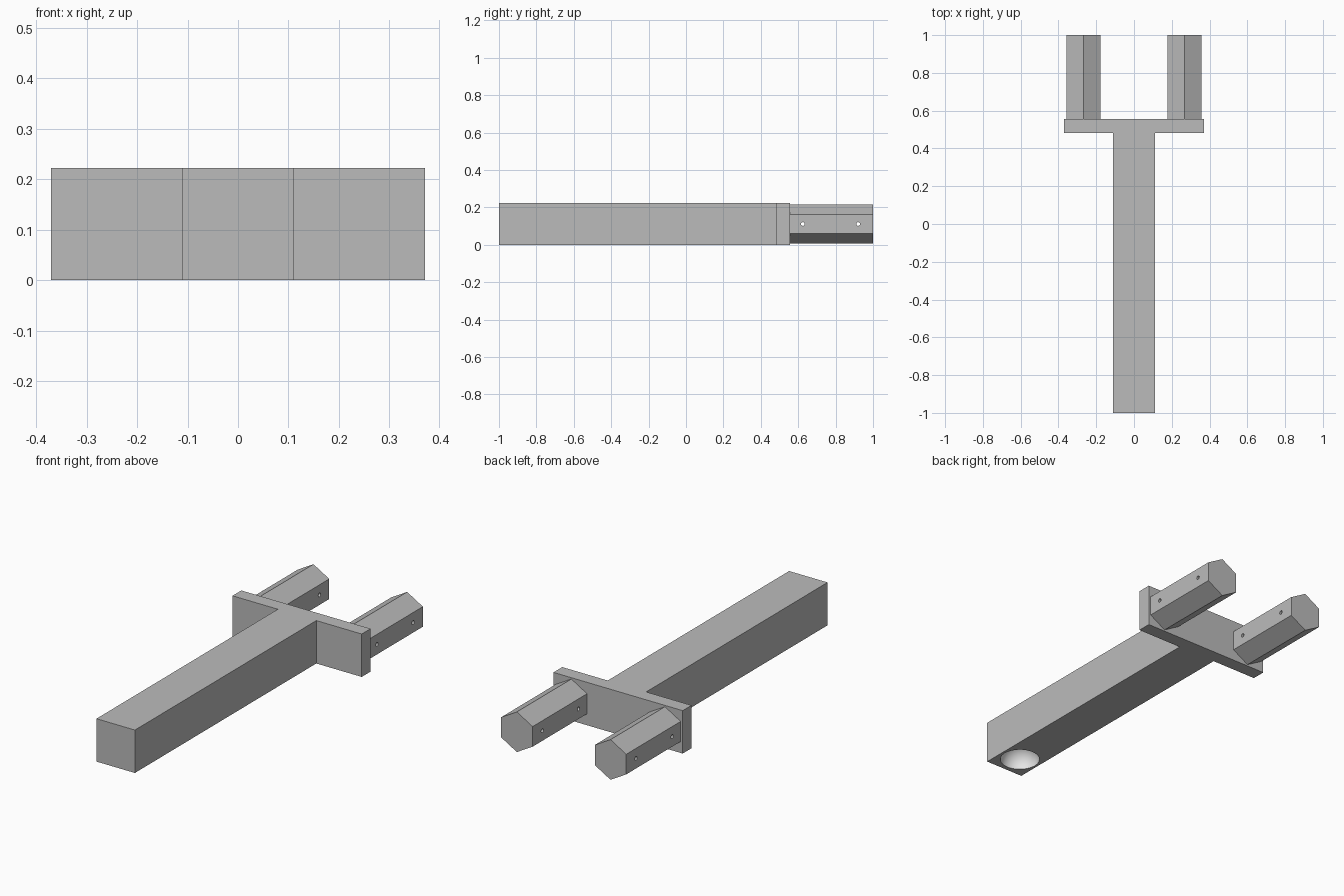
import bpy, bmesh
from math import pi
from mathutils import Matrix, Vector

cube = bpy.data.objects.get("Cube")
if cube:
    bpy.data.objects.remove(cube, do_unlink=True)


def material(name, value):
    m = bpy.data.materials.new(name)
    m.use_nodes = True
    colour = (value, value, value, 1)
    m.diffuse_color = colour
    m.node_tree.nodes["Principled BSDF"].inputs["Base Color"].default_value = colour
    return m


grey = material("grey", 0.5)
light_grey = material("light grey", 0.8)


def make(name, bm):
    bmesh.ops.recalc_face_normals(bm, faces=bm.faces)
    mesh = bpy.data.meshes.new(name)
    bm.to_mesh(mesh)
    bm.free()
    mesh.materials.append(grey)
    ob = bpy.data.objects.new(name, mesh)
    bpy.context.collection.objects.link(ob)
    return ob


def rod(name, radius, sides, length, axis, centre, spin=0):
    """Prism or cylinder lying along the given axis."""
    bm = bmesh.new()
    turn = Matrix.Rotation(pi / 2, 4, "Y" if axis == "X" else "X")
    bmesh.ops.create_cone(bm, cap_ends=True, segments=sides, radius1=radius,
                          radius2=radius, depth=length,
                          matrix=Matrix.Translation(centre) @ turn @ Matrix.Rotation(spin, 4, "Z"))
    return make(name, bm)


def cut(ob, cutter):
    cutter.hide_render = True
    mod = ob.modifiers.new("cut", "BOOLEAN")
    mod.operation, mod.solver, mod.object = "DIFFERENCE", "EXACT", cutter
    bpy.context.view_layer.objects.active = ob
    bpy.ops.object.modifier_apply(modifier=mod.name)
    bpy.data.objects.remove(cutter, do_unlink=True)


def smooth(ob):
    bpy.ops.object.select_all(action="DESELECT")
    ob.select_set(True)
    bpy.context.view_layer.objects.active = ob
    bpy.ops.object.shade_smooth_by_angle()


# Handle and cross plate: one T outline, extruded upwards
HEIGHT, BAR, PLATE, PLATE_FRONT, PLATE_BACK = 0.222, 0.11, 0.37, 0.483, 0.555
half = [(BAR, -1), (BAR, PLATE_FRONT), (PLATE, PLATE_FRONT), (PLATE, PLATE_BACK)]
outline = half + [(-x, y) for x, y in reversed(half)]
bm = bmesh.new()
face = bm.faces.new([bm.verts.new((x, y, 0)) for x, y in outline])
top = bmesh.ops.extrude_face_region(bm, geom=[face])["geom"]
bmesh.ops.translate(bm, vec=(0, 0, HEIGHT),
                    verts=[v for v in top if isinstance(v, bmesh.types.BMVert)])
handle = make("handle_and_plate", bm)

# Round socket under the front end of the handle
socket, radius = Vector((0, -0.88, 0)), 0.097
bm = bmesh.new()
bmesh.ops.create_uvsphere(bm, u_segments=32, v_segments=16, radius=radius,
                          matrix=Matrix.Translation(socket))
cut(handle, make("socket_cutter", bm))
handle.data.materials.append(light_grey)
for p in handle.data.polygons:
    if p.center.z > 0.0001 and (p.center - socket).length < radius * 1.01:
        p.material_index = 1
smooth(handle)

# Hexagonal prongs with two cross holes each
for side, name in ((1, "left_prong"), (-1, "right_prong")):
    x, z = side * 0.268, HEIGHT / 2
    start = PLATE_BACK - 0.005
    prong = rod(name, 0.104, 6, 1 - start, "Y", (x, (1 + start) / 2, z))
    # keep a corner of the hexagon pointing upwards
    if max(v.co.z for v in prong.data.vertices) < z + 0.1:
        prong.data.transform(Matrix.Translation((x, 0, z)) @ Matrix.Rotation(pi / 6, 4, "Y")
                             @ Matrix.Translation((-x, 0, -z)))
    for y in (0.625, 0.92):
        cut(prong, rod("hole_cutter", 0.01, 16, 0.3, "X", (x, y, z)))
    smooth(prong)
